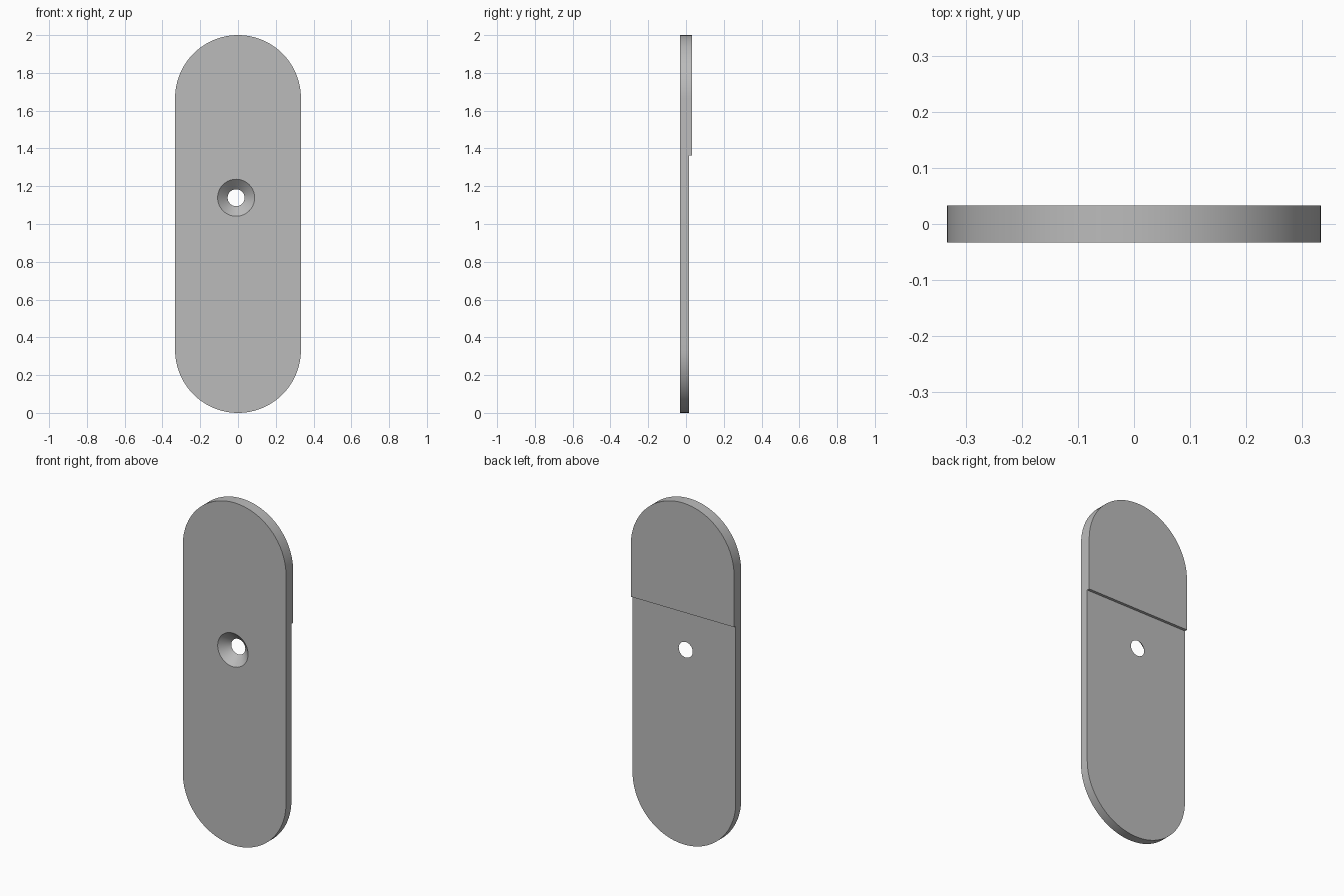
import bpy, bmesh, math
from mathutils import Matrix, Vector

if "Cube" in bpy.data.objects:
    bpy.data.objects.remove(bpy.data.objects["Cube"])

R, HEIGHT = 0.333, 2.0                 # end radius and total height
FRONT, BACK, STEP = -0.033, 0.033, 0.017
STEP_Z = 1.363
HOLE_X, HOLE_Z = -0.01, 1.139
HOLE_FRONT, HOLE_BACK = 0.098, 0.045   # countersink radii
SEG = 48

grey = bpy.data.materials.new("plain_grey")
grey.use_nodes = True
colour = (0.5, 0.5, 0.5, 1)
grey.diffuse_color = colour
grey.node_tree.nodes["Principled BSDF"].inputs["Base Color"].default_value = colour


def make_object(name, bm):
    bmesh.ops.recalc_face_normals(bm, faces=bm.faces)
    mesh = bpy.data.meshes.new(name)
    bm.to_mesh(mesh)
    bm.free()
    mesh.materials.append(grey)
    obj = bpy.data.objects.new(name, mesh)
    bpy.context.collection.objects.link(obj)
    return obj


def cut(target, cutter):
    cutter.hide_render = True
    mod = target.modifiers.new("cut", "BOOLEAN")
    mod.operation = "DIFFERENCE"
    mod.solver = "EXACT"
    mod.object = cutter
    bpy.context.view_layer.objects.active = target
    bpy.ops.object.modifier_apply(modifier=mod.name)
    bpy.data.objects.remove(cutter)


# Plate with fully rounded ends
bm = bmesh.new()
outline = []
for centre_z, start in ((HEIGHT - R, 0), (R, math.pi)):
    for i in range(SEG + 1):
        a = start + math.pi * i / SEG
        outline.append(bm.verts.new((R * math.cos(a), FRONT, centre_z + R * math.sin(a))))
face = bm.faces.new(outline)
side = bmesh.ops.extrude_face_region(bm, geom=[face])
verts = [g for g in side["geom"] if isinstance(g, bmesh.types.BMVert)]
bmesh.ops.translate(bm, verts=verts, vec=(0, BACK - FRONT, 0))
plate = make_object("rounded_plate", bm)

# Shallow step across the lower back
bm = bmesh.new()
bmesh.ops.create_cube(bm, size=1, matrix=Matrix.Translation((0, STEP + 0.5, STEP_Z - 1))
                      @ Matrix.Diagonal((1, 1, 2, 1)))
cut(plate, make_object("step_cutter", bm))

# Countersunk screw hole, with the cone carried a little past both faces
margin = 0.01
slope = (HOLE_FRONT - HOLE_BACK) / (STEP - FRONT)
bm = bmesh.new()
bmesh.ops.create_cone(
    bm, cap_ends=True, segments=64,
    radius1=HOLE_FRONT + slope * margin, radius2=HOLE_BACK - slope * margin,
    depth=STEP - FRONT + 2 * margin,
    matrix=Matrix.Translation((HOLE_X, (FRONT + STEP) / 2, HOLE_Z))
    @ Matrix.Rotation(-math.pi / 2, 4, "X"))
cut(plate, make_object("hole_cutter", bm))

# Smooth rims, crisp edges
bpy.ops.object.select_all(action="DESELECT")
plate.select_set(True)
bpy.context.view_layer.objects.active = plate
bpy.ops.object.shade_smooth_by_angle(angle=math.radians(30))
